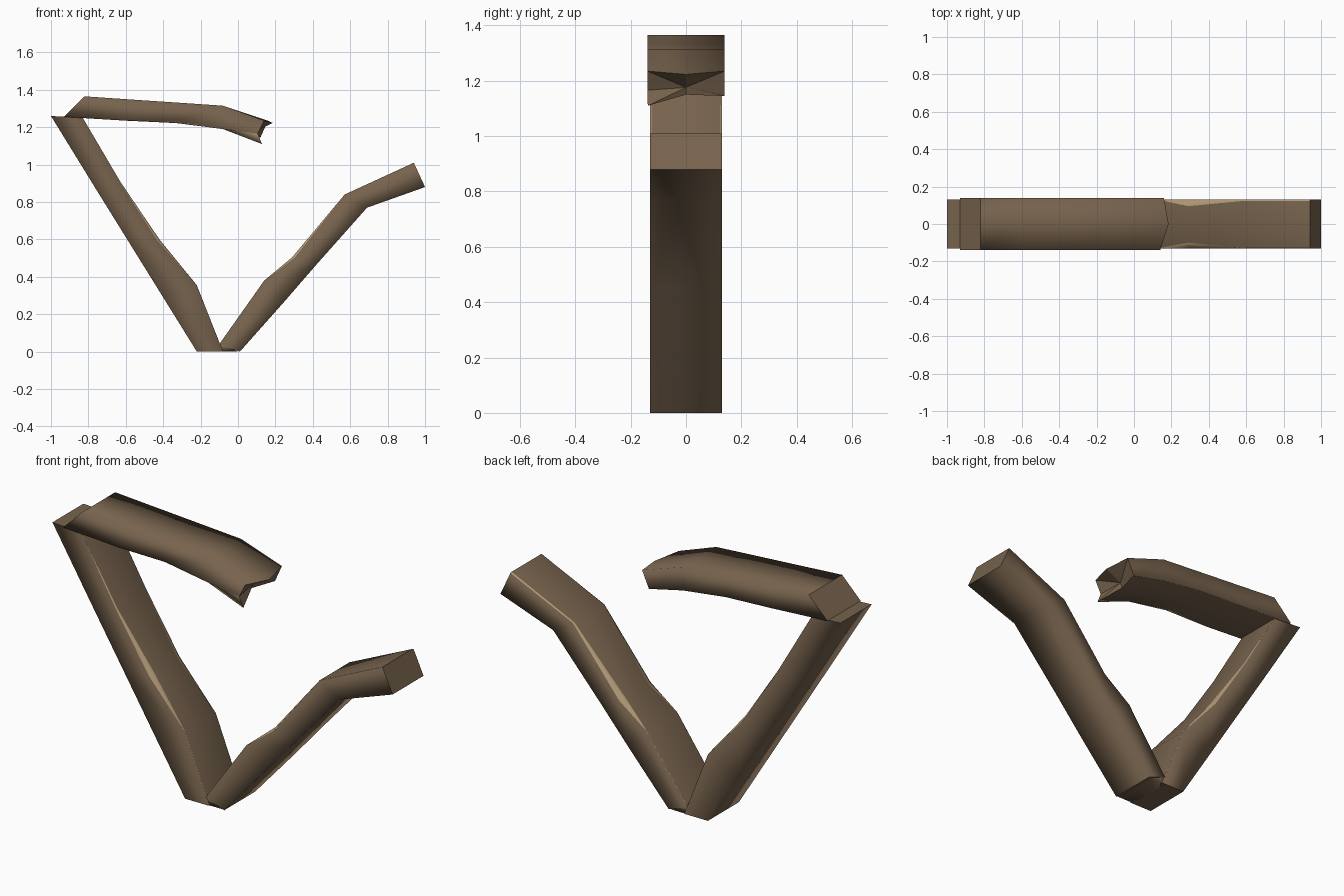
import bpy, bmesh
from mathutils import Vector

if "Cube" in bpy.data.objects:
    bpy.data.objects.remove(bpy.data.objects["Cube"])


def mat(name, col):
    m = bpy.data.materials.new(name)
    m.diffuse_color = (*col, 1)
    m.use_nodes = True
    m.node_tree.nodes["Principled BSDF"].inputs["Base Color"].default_value = m.diffuse_color
    return m


BARK = mat("dark bark", (0.185, 0.125, 0.075))
WOOD = mat("bare pale wood", (0.46, 0.33, 0.19))


def log(name, d, stations, ragged=None, recess=0.0):
    """Stations: outer (x, z), inner (x, z), front and back width of the peeled inner corners."""
    bm = bmesh.new()
    rings = []
    for (ox, oz), (ix, iz), cf, cb in stations:
        o, i = Vector((ox, 0, oz)), Vector((ix, 0, iz))
        side = lambda c: i.lerp(o, min(0.5, c * 3))
        pts = [(o, -d), (o, 0), (o, d), (side(cb), d), (i, d - cb),
               (i, 0), (i, -d + cf), (side(cf), -d)]
        rings.append([bm.verts.new((p.x, y, p.z)) for p, y in pts])
    # splintered end
    for k, off in (ragged or {}).items():
        rings[-1][k].co += Vector(off)
    # long sides, with pale wood along the peeled corners
    for a, b in zip(rings, rings[1:]):
        for k in range(8):
            n = (k + 1) % 8
            f = bm.faces.new((a[k], a[n], b[n], b[k]))
            f.smooth = True
            f.material_index = 1 if k in (3, 6) else 0
    # ends
    bm.faces.new(rings[0])
    if recess:
        c = sum((v.co for v in rings[-1]), Vector()) / 8
        tip = bm.verts.new(c - Vector((recess, 0, 0)))
        for k in range(8):
            bm.faces.new((rings[-1][k], rings[-1][(k + 1) % 8], tip))
    else:
        bm.faces.new(rings[-1])
    bmesh.ops.recalc_face_normals(bm, faces=bm.faces)
    for e in bm.edges:
        if any(not f.smooth for f in e.link_faces):
            e.smooth = False
    me = bpy.data.meshes.new(name)
    bm.to_mesh(me)
    bm.free()
    me.materials.append(BARK)
    me.materials.append(WOOD)
    ob = bpy.data.objects.new(name, me)
    bpy.context.collection.objects.link(ob)


T = 0.002
log("left_leaning_log", 0.13, [
    ((-0.22, 0.0), (-0.08, 0.0), T, T),
    ((-0.40, 0.29), (-0.22, 0.355), T, T),
    ((-0.58, 0.58), (-0.42, 0.60), 0.03, 0.03),
    ((-0.76, 0.87), (-0.63, 0.91), 0.008, 0.008),
    ((-1.0, 1.26), (-0.83, 1.25), T, T)])

log("right_bent_log", 0.13, [
    ((0.01, 0.0), (-0.10, 0.04), T, T),
    ((0.25, 0.27), (0.14, 0.38), T, T),
    ((0.41, 0.455), (0.29, 0.505), 0.03, 0.035),
    ((0.69, 0.77), (0.57, 0.84), T, 0.008),
    ((1.0, 0.88), (0.94, 1.01), T, 0.008)])

# flat foot that closes the joint between the two leaning logs
log("joint_foot", 0.125, [
    ((-0.10, 0.0), (-0.10, 0.04), T, T),
    ((0.0, 0.0), (-0.07, 0.04), T, T)])

log("top_broken_log", 0.14, [
    ((-0.82, 1.365), (-0.93, 1.255), T, T),
    ((-0.60, 1.35), (-0.60, 1.235), T, T),
    ((-0.36, 1.334), (-0.33, 1.222), 0.03, T),
    ((-0.08, 1.315), (-0.08, 1.19), T, T),
    ((0.145, 1.235), (0.11, 1.125), T, T)],
    ragged={0: (-0.005, 0, 0), 1: (0.04, 0, -0.012), 2: (0.015, 0, 0),
            3: (0.01, 0, 0.02), 4: (0.01, 0, 0.02), 5: (-0.03, 0, 0.025),
            6: (0.018, 0, -0.015), 7: (-0.005, 0, 0.04)},
    recess=0.04)
